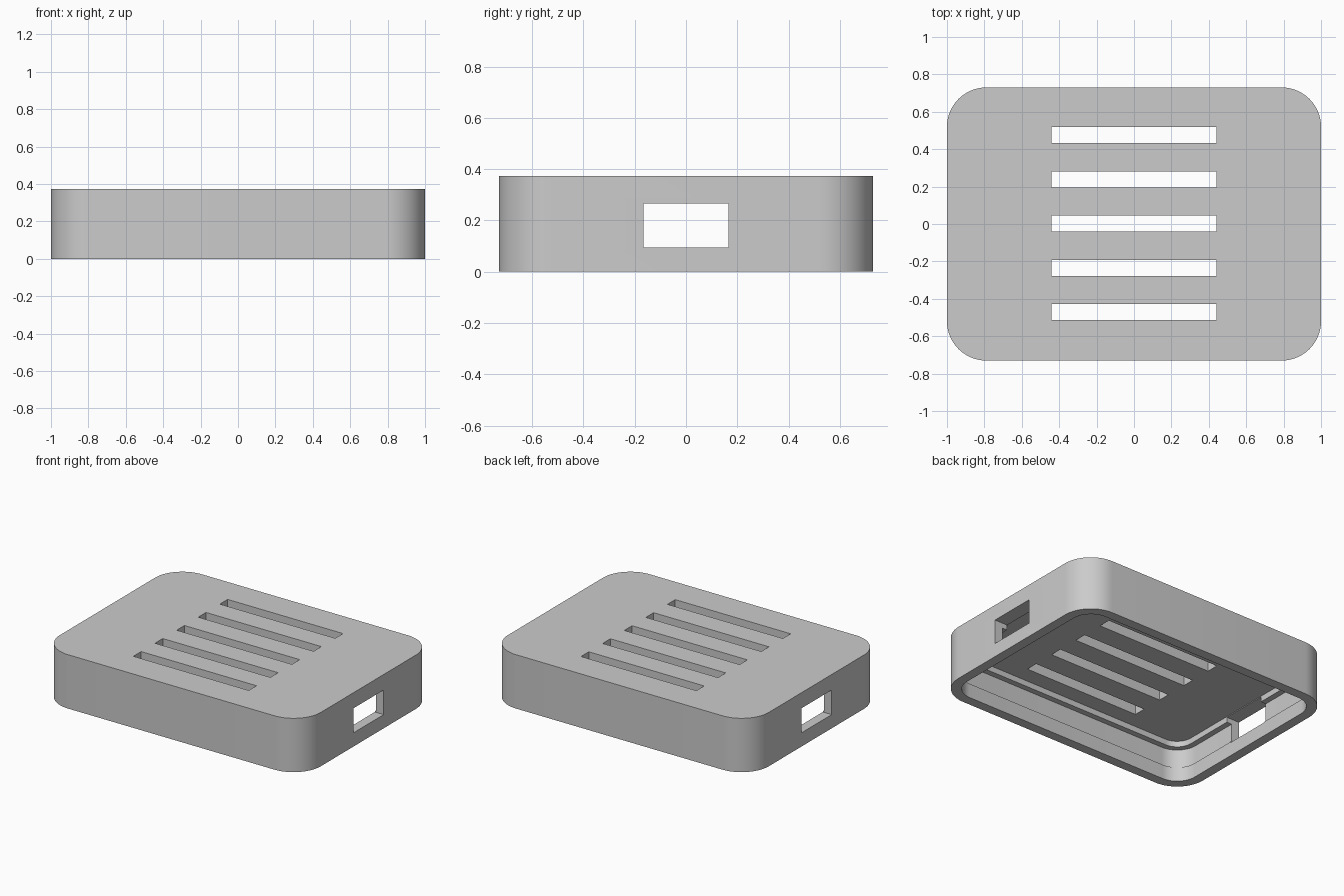
import bpy, bmesh, math

cube = bpy.data.objects.get("Cube")
if cube:
    bpy.data.objects.remove(cube, do_unlink=True)

HALF_X, HALF_Y, RADIUS, HEIGHT = 1.0, 0.73, 0.21, 0.373
CORNER_STEPS = 14

grey = bpy.data.materials.new("plain grey")
grey.use_nodes = True
color = (0.6, 0.6, 0.6, 1)
grey.diffuse_color = color
grey.node_tree.nodes["Principled BSDF"].inputs["Base Color"].default_value = color


def rounded_ring(bm, inset, z):
    """Ring of vertices along a rounded rectangle, moved inward by inset."""
    ring = []
    r = RADIUS - inset
    for quarter, (sx, sy) in enumerate([(1, 1), (-1, 1), (-1, -1), (1, -1)]):
        for i in range(CORNER_STEPS + 1):
            a = math.pi / 2 * (quarter + i / CORNER_STEPS)
            ring.append(bm.verts.new((sx * (HALF_X - RADIUS) + r * math.cos(a),
                                      sy * (HALF_Y - RADIUS) + r * math.sin(a), z)))
    return ring


def cutter(name, size, center):
    bpy.ops.mesh.primitive_cube_add(size=1, location=center)
    ob = bpy.context.object
    ob.name = name
    ob.scale = size
    ob.hide_render = True
    return ob


# Hollow shell: section from the top panel, down the outside, up the stepped inside
section = [(0, HEIGHT), (0, 0), (0.068, 0), (0.068, 0.10), (0.06, 0.10),
           (0.06, 0.23), (0.10, 0.23), (0.10, 0.27)]
bm = bmesh.new()
rings = [rounded_ring(bm, inset, z) for inset, z in section]
for a, b in zip(rings, rings[1:]):
    for i in range(len(a)):
        j = (i + 1) % len(a)
        bm.faces.new((a[i], b[i], b[j], a[j]))
bm.faces.new(rings[0])
bm.faces.new(rings[-1])
bmesh.ops.recalc_face_normals(bm, faces=bm.faces)
mesh = bpy.data.meshes.new("case_cover")
bm.to_mesh(mesh)
bm.free()
mesh.materials.append(grey)
cover = bpy.data.objects.new("case_cover", mesh)
bpy.context.collection.objects.link(cover)

# Five vent slots in the top and one port opening through both ends
cutters = [cutter("vent_cutter", (0.884, 0.085, 0.4), (0, 0.2365 * k + 0.002, 0.45))
           for k in range(-2, 3)]
cutters.append(cutter("port_cutter", (2.4, 0.332, 0.17), (0, 0, 0.18)))

bpy.ops.object.select_all(action='DESELECT')
cover.select_set(True)
bpy.context.view_layer.objects.active = cover
for c in cutters:
    mod = cover.modifiers.new("opening", 'BOOLEAN')
    mod.operation = 'DIFFERENCE'
    mod.solver = 'EXACT'
    mod.object = c
    bpy.ops.object.modifier_apply(modifier=mod.name)
for c in cutters:
    bpy.data.objects.remove(c, do_unlink=True)

bpy.ops.object.shade_smooth_by_angle(angle=math.radians(30))
